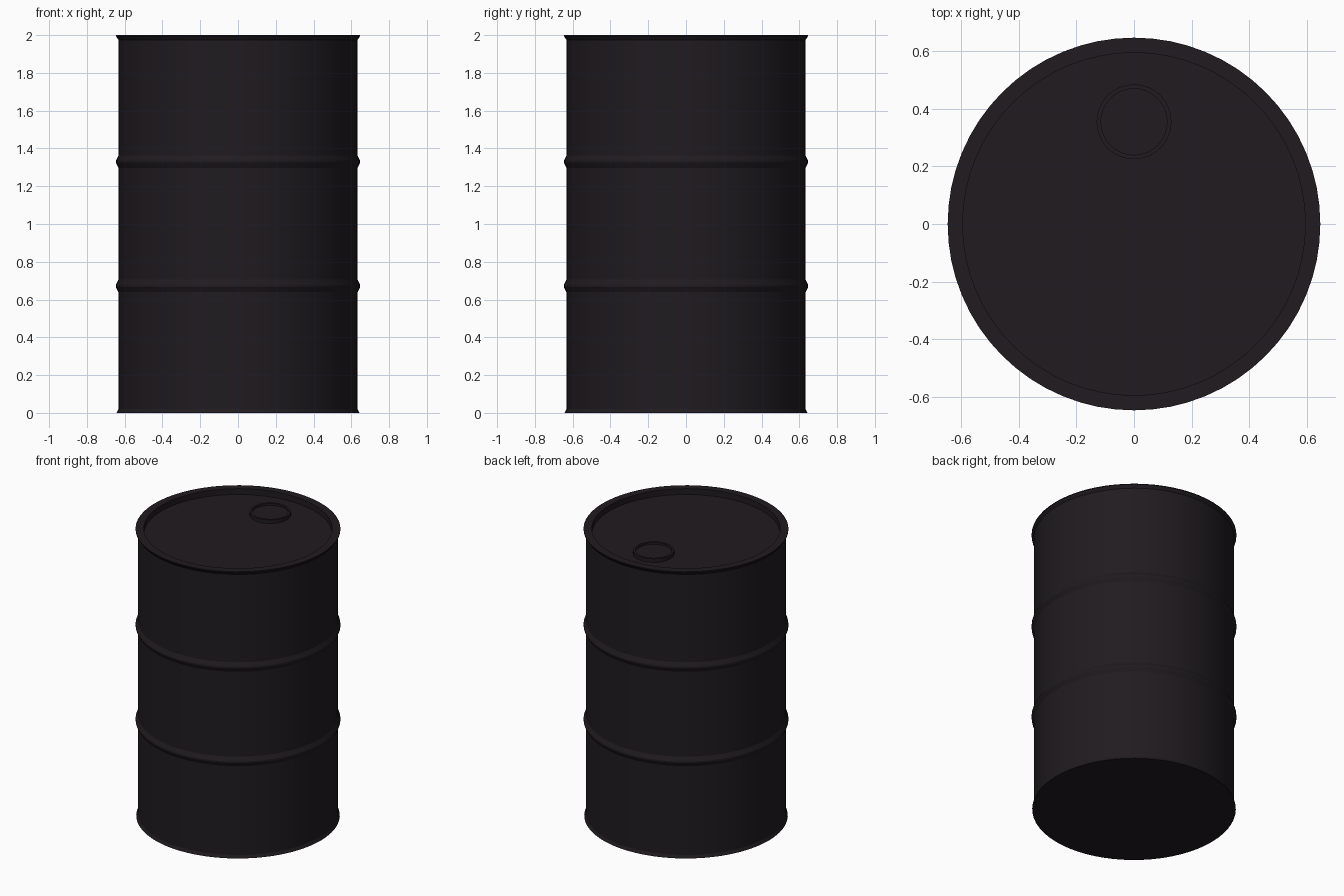
import bpy, math

if "Cube" in bpy.data.objects:
    bpy.data.objects.remove(bpy.data.objects["Cube"])

# Dark paint shared by all parts
paint = bpy.data.materials.new("dark_paint")
paint.diffuse_color = (0.014, 0.011, 0.014, 1)
paint.use_nodes = True
paint.node_tree.nodes["Principled BSDF"].inputs["Base Color"].default_value = paint.diffuse_color


def lathe(name, profile, segments, location=(0, 0, 0)):
    """Spin an (r, z) profile around z; r = 0 ends close to a single point."""
    verts, faces, rings = [], [], []
    for r, z in profile:
        count = 1 if r == 0 else segments
        rings.append([len(verts) + i for i in range(count)])
        for i in range(count):
            a = 2 * math.pi * i / segments
            verts.append((r * math.cos(a), r * math.sin(a), z))
    for low, high in zip(rings, rings[1:]):
        for i in range(segments):
            j = (i + 1) % segments
            if len(low) == 1:
                faces.append((low[0], high[j], high[i]))
            elif len(high) == 1:
                faces.append((low[i], low[j], high[0]))
            else:
                faces.append((low[i], low[j], high[j], high[i]))
    mesh = bpy.data.meshes.new(name)
    mesh.from_pydata(verts, [], faces)
    mesh.materials.append(paint)
    obj = bpy.data.objects.new(name, mesh)
    obj.location = location
    bpy.context.collection.objects.link(obj)
    bpy.ops.object.select_all(action='DESELECT')
    obj.select_set(True)
    bpy.context.view_layer.objects.active = obj
    bpy.ops.object.shade_smooth_by_angle(angle=math.radians(25))
    return obj


BODY, RIM, LID, LID_Z = 0.633, 0.647, 0.595, 1.96

# Drum shell: flared base, two rolled hoops, flared rim and recessed lid
profile = [(0, 0), (0.643, 0), (BODY, 0.02)]
for z in (0.672, 1.33):
    profile += [(BODY, z - 0.033), (RIM, z - 0.005),
                (RIM, z + 0.005), (BODY, z + 0.033)]
profile += [(BODY, 1.975), (RIM, 1.995), (RIM, 2.0),
            (LID, 2.0), (LID, LID_Z), (0, LID_Z)]
lathe("drum_body", profile, 64)

# Filler cap: low disc with a raised lip
lathe("filler_cap", [(0, -0.005), (0.13, -0.005), (0.13, 0.025), (0.115, 0.025),
                     (0.115, 0.012), (0, 0.012)], 32, (0, 0.355, LID_Z))
